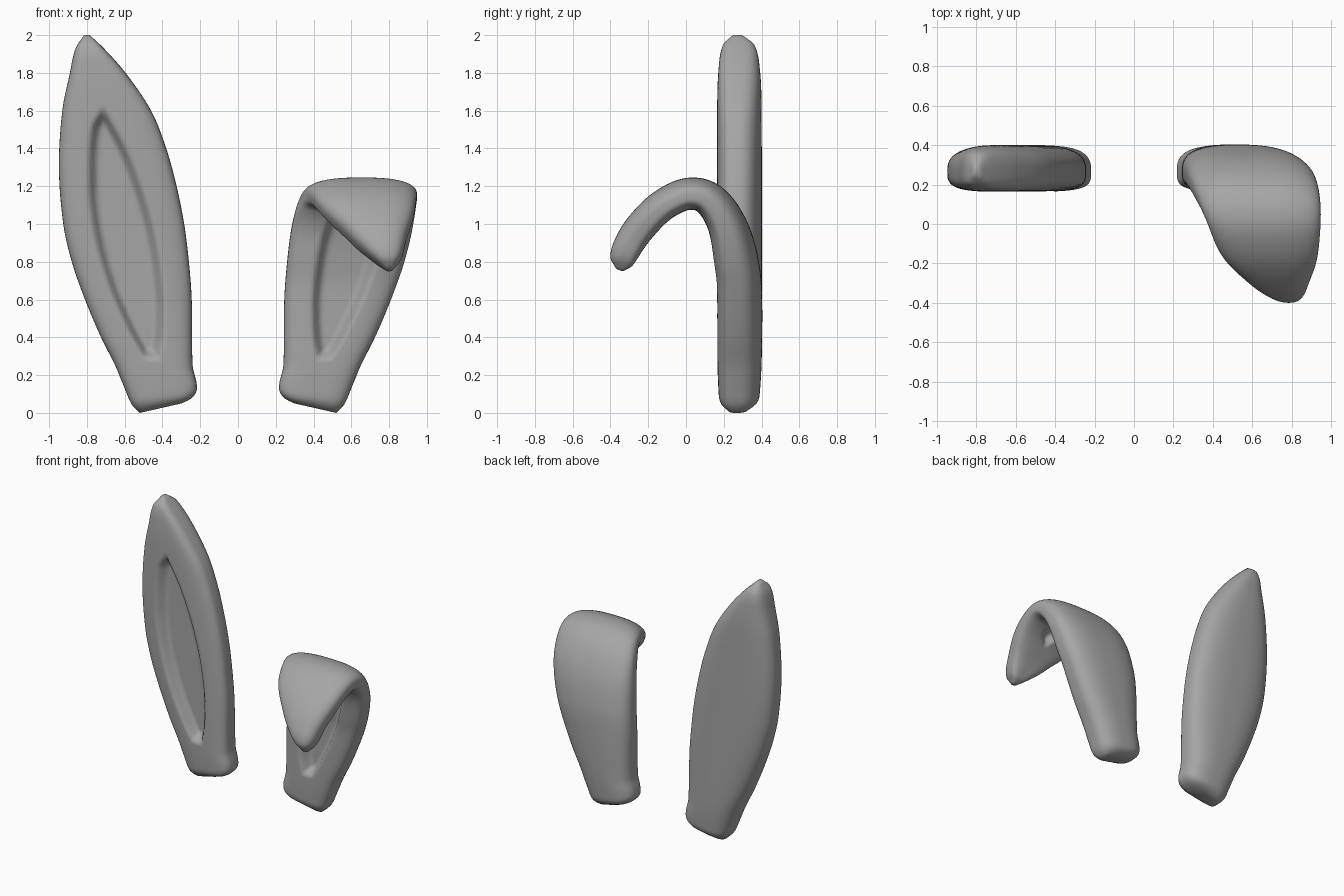
import bpy, bmesh, math

cube = bpy.data.objects.get("Cube")
if cube:
    bpy.data.objects.remove(cube, do_unlink=True)

grey = bpy.data.materials.new("plain_grey")
grey.use_nodes = True
grey.diffuse_color = (0.38, 0.38, 0.38, 1)
grey.node_tree.nodes["Principled BSDF"].inputs["Base Color"].default_value = (0.38, 0.38, 0.38, 1)


def curve(keys, s):
    """Smooth interpolation through (s, value) keys."""
    last = len(keys) - 1
    s = min(max(s, keys[0][0]), keys[last][0])
    i = next(j for j in range(last) if s <= keys[j + 1][0])

    def slope(j):
        a, b = keys[max(j - 1, 0)], keys[min(j + 1, last)]
        return (b[1] - a[1]) / (b[0] - a[0])

    (s0, v0), (s1, v1) = keys[i], keys[i + 1]
    h = s1 - s0
    t = (s - s0) / h
    return ((1 + 2 * t) * (1 - t) ** 2 * v0 + t * (1 - t) ** 2 * h * slope(i)
            + t * t * (3 - 2 * t) * v1 - t * t * (1 - t) * h * slope(i + 1))


# Distance from the middle of the head to each edge, along the ear's length
OUTER = [(0, .52), (.04, .56), (.13, .6), (.25, .65), (.4, .725), (.6, .81), (.8, .88),
         (1, .925), (1.3, .948), (1.6, .93), (1.8, .89), (1.93, .86), (2, .815)]
INNER = [(0, .3), (.03, .25), (.08, .22), (.14, .22), (.25, .24), (.6, .245), (.8, .26),
         (1, .285), (1.2, .325), (1.4, .38), (1.6, .46), (1.8, .595), (1.93, .71), (2, .785)]
# Edges of the hollow on the front
HOLLOW_OUT = [(.3, .5), (.4, .56), (.6, .655), (.8, .725), (1, .77), (1.2, .79), (1.5, .775), (1.6, .72)]
HOLLOW_IN = [(.3, .42), (.4, .4), (.6, .395), (.8, .415), (1, .455), (1.2, .515), (1.4, .595), (1.6, .705)]
# Thickness towards the ends
THICK = [(0, .45), (.03, .78), (.08, .92), (.4, 1), (1.6, 1), (1.82, .93), (1.95, .7), (2, .2)]
THIN_FOLD = [(0, 1), (.8, 1), (1.05, .85), (1.35, .72), (2, .74)]
# Centre line of the folded ear
FOLD_Y = [(0, .27), (.6, .27), (.75, .26), (.99, .21), (1.2, .12), (1.37, .01),
          (1.53, -.12), (1.73, -.24), (1.87, -.31), (2, -.35)]
FOLD_Z = [(0, 0), (.6, .6), (.75, .75), (.99, .98), (1.2, 1.12), (1.37, 1.15),
          (1.53, 1.09), (1.73, .97), (1.87, .86), (2, .755)]

ROWS, AROUND = 120, 96


def make_ear(name, side, folded):
    def centre(s):
        return (curve(FOLD_Y, s), curve(FOLD_Z, s)) if folded else (.27, s)

    bm = bmesh.new()
    rings = []
    for r in range(ROWS + 1):
        s = 1 - math.cos(math.pi * r / ROWS) if r in (0, ROWS) else 2 * r / ROWS
        cy, cz = centre(s)
        a, b = centre(max(s - .02, 0)), centre(min(s + .02, 2))
        ty, tz = b[0] - a[0], b[1] - a[1]
        length = math.hypot(ty, tz)
        ny, nz = tz / length, -ty / length
        out, inn = curve(OUTER, s), curve(INNER, s)
        thick = curve(THICK, s) * (curve(THIN_FOLD, s) if folded else 1)
        ring = []
        for k in range(AROUND):
            ang = 2 * math.pi * k / AROUND
            u = math.cos(ang)
            m = (out + inn) / 2 + u * (out - inn) / 2
            if math.sin(ang) < 0:   # front, with a soft-edged hollow
                power = 3.5
                d = -.105 * thick * (1 - abs(u) ** power) ** (1 / power)
                gap = min(curve(HOLLOW_OUT, s) - m, m - curve(HOLLOW_IN, s), s - .29, 1.61 - s)
                t = min(max((gap + .01) / .06, 0), 1)
                d += .065 * thick * t * t * (3 - 2 * t)
            else:                   # gently domed back
                power = 2.6
                d = .13 * thick * max(1 - abs(u) ** power, 0) ** (1 / power)
            tilt = .025 * (1 - u) * max(0, 1 - s / .25)
            ring.append(bm.verts.new((side * m, cy + ny * d, cz + nz * d + tilt)))
        rings.append(ring)
    for lower, upper in zip(rings, rings[1:]):
        for k in range(AROUND):
            n = (k + 1) % AROUND
            bm.faces.new((lower[k], lower[n], upper[n], upper[k]))
    # Slightly rounded caps
    for ring, push in ((rings[0], 0), (rings[-1], 0)):
        bm.faces.new(ring)
    bmesh.ops.recalc_face_normals(bm, faces=bm.faces)
    mesh = bpy.data.meshes.new(name)
    bm.to_mesh(mesh)
    bm.free()
    mesh.materials.append(grey)
    mesh.polygons.foreach_set("use_smooth", [True] * len(mesh.polygons))
    ear = bpy.data.objects.new(name, mesh)
    bpy.context.collection.objects.link(ear)
    return ear


make_ear("right_upright_ear", -1, False)
make_ear("left_folded_ear", 1, True)
